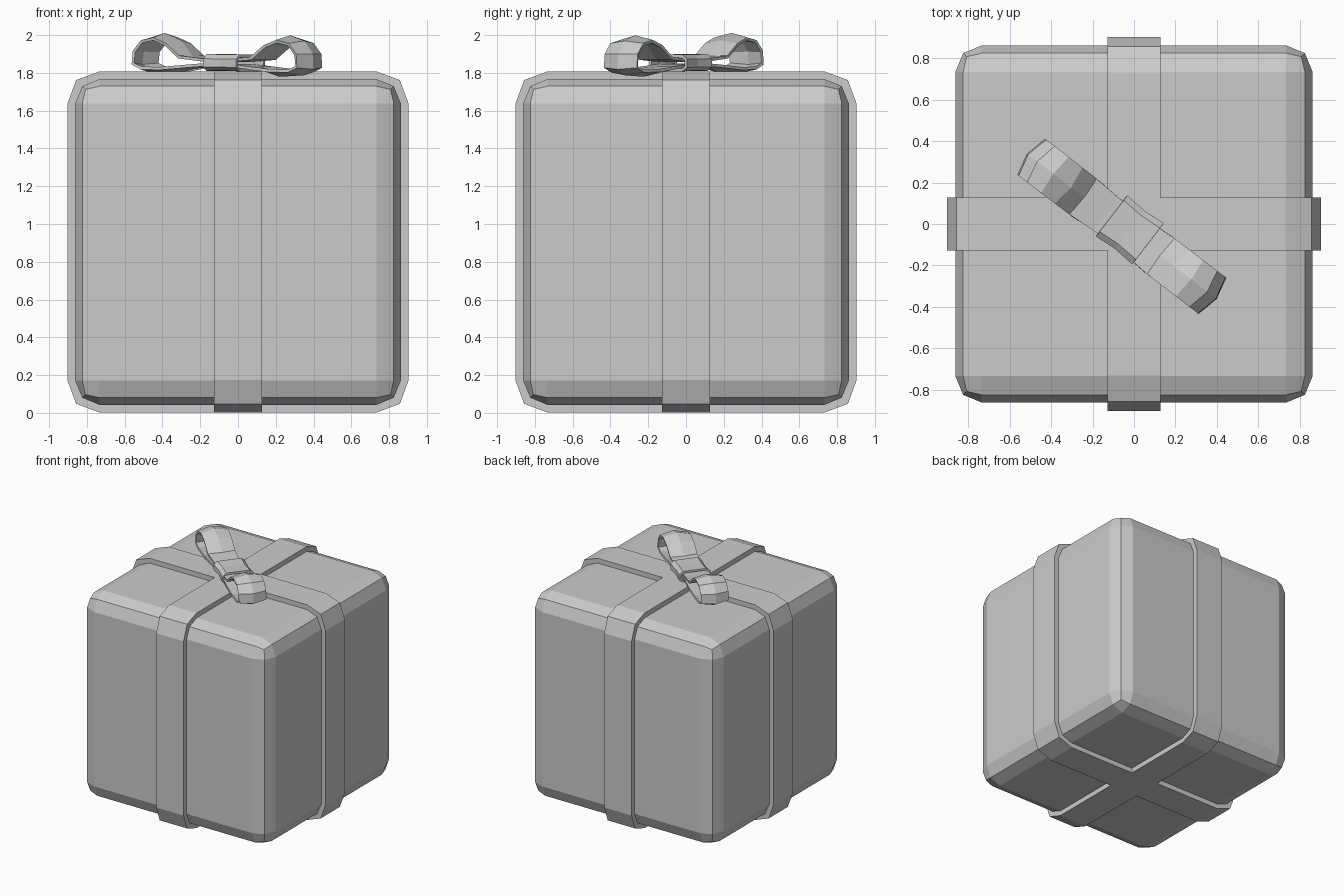
import bpy, bmesh
from math import radians, atan2
from mathutils import Matrix, Vector

if "Cube" in bpy.data.objects:
    bpy.data.objects.remove(bpy.data.objects["Cube"])

CZ = 0.905  # height of the box centre


def add_object(name, bm):
    bmesh.ops.recalc_face_normals(bm, faces=bm.faces)
    mesh = bpy.data.meshes.new(name)
    bm.to_mesh(mesh)
    bm.free()
    ob = bpy.data.objects.new(name, mesh)
    bpy.context.collection.objects.link(ob)
    return ob


def skin_rows(rows, closed):
    """Bridge equal-length rows of points with quads."""
    bm = bmesh.new()
    vs = [[bm.verts.new(p) for p in row] for row in rows]
    n = len(vs)
    for i in range(n if closed else n - 1):
        a, b = vs[i], vs[(i + 1) % n]
        for j in range(len(a) - 1):
            bm.faces.new((a[j], a[j + 1], b[j + 1], b[j]))
    return bm


# Gift box: cube with two-segment rounded edges
bm = bmesh.new()
bmesh.ops.create_cube(bm, size=1.725)
bmesh.ops.bevel(bm, geom=bm.edges[:], offset=0.13, segments=2,
                profile=0.5, affect='EDGES')
box = add_object("gift_box", bm)
box.location.z = CZ


# Ribbon bands: closed ring following the box profile
def band(name, turn):
    def ring(r, flat, mid):
        quarter = [(r, flat), (mid, mid), (flat, r)]
        pts = []
        for _ in range(4):
            pts += quarter
            quarter = [(-y, x) for x, y in quarter]
        return pts

    outer, inner = ring(0.903, 0.732, 0.857), ring(0.85, 0.725, 0.81)
    h = 0.127
    rows = [[(a, -h, b), (c, -h, d), (c, h, d), (a, h, b), (a, -h, b)]
            for (c, d), (a, b) in zip(outer, inner)]
    bm = skin_rows(rows, True)
    bmesh.ops.remove_doubles(bm, verts=bm.verts, dist=1e-5)
    ob = add_object(name, bm)
    ob.location.z = CZ
    ob.rotation_euler.z = turn


band("ribbon_across", 0)
band("ribbon_front_to_back", radians(90))

# Bow placement: turned diagonally, dipping slightly to the right
place = (Matrix.Translation((-0.059, -0.011, 1.81))
         @ Matrix.Rotation(radians(-37.5), 4, 'Z')
         @ Matrix.Rotation(radians(0.9), 4, 'Y'))

# Bow loops: ribbon strip with a raised centre line, mirrored
profile = [(0, .055), (.10, .058), (.24, .07), (.33, .135), (.41, .163),
           (.49, .148), (.538, .095), (.545, .03), (.49, .008),
           (.36, .008), (.22, .02), (.10, .03), (0, .03)]
centre = Vector((.38, .085))
rows = []
for x, z in profile:
    p = Vector((x, z))
    bulge = 0.026 * max(0, min(1, (x - 0.2) / 0.15))
    m = p + (p - centre).normalized() * bulge
    w = 0.10 if x < 0.15 else 0.108
    rows.append([(x, -w, z), (m.x, 0, m.y), (x, w, z)])
loops = add_object("bow_loops", skin_rows(rows, False))
loops.matrix_world = place
mir = loops.modifiers.new("mirror", 'MIRROR')
mir.use_clip = True
sol = loops.modifiers.new("thickness", 'SOLIDIFY')
sol.thickness = 0.016
sol.offset = 0

# Bow knot: short band wrapped around the middle, pinched at its waist
section = [(-.125, .02), (-.125, .065), (-.095, .09), (.095, .09),
           (.125, .065), (.125, .02), (.095, 0), (-.095, 0)]
rows = []
for y, z in section:
    rows.append([(x, y * s, .045 + (z - .045) * s)
                 for x, s in ((-.11, 1), (0, .93), (.11, 1))])
knot = add_object("bow_knot", skin_rows(rows, True))
knot.matrix_world = place @ Matrix.Translation((.04, .01, 0))
sol = knot.modifiers.new("thickness", 'SOLIDIFY')
sol.thickness = 0.016
sol.offset = -1
